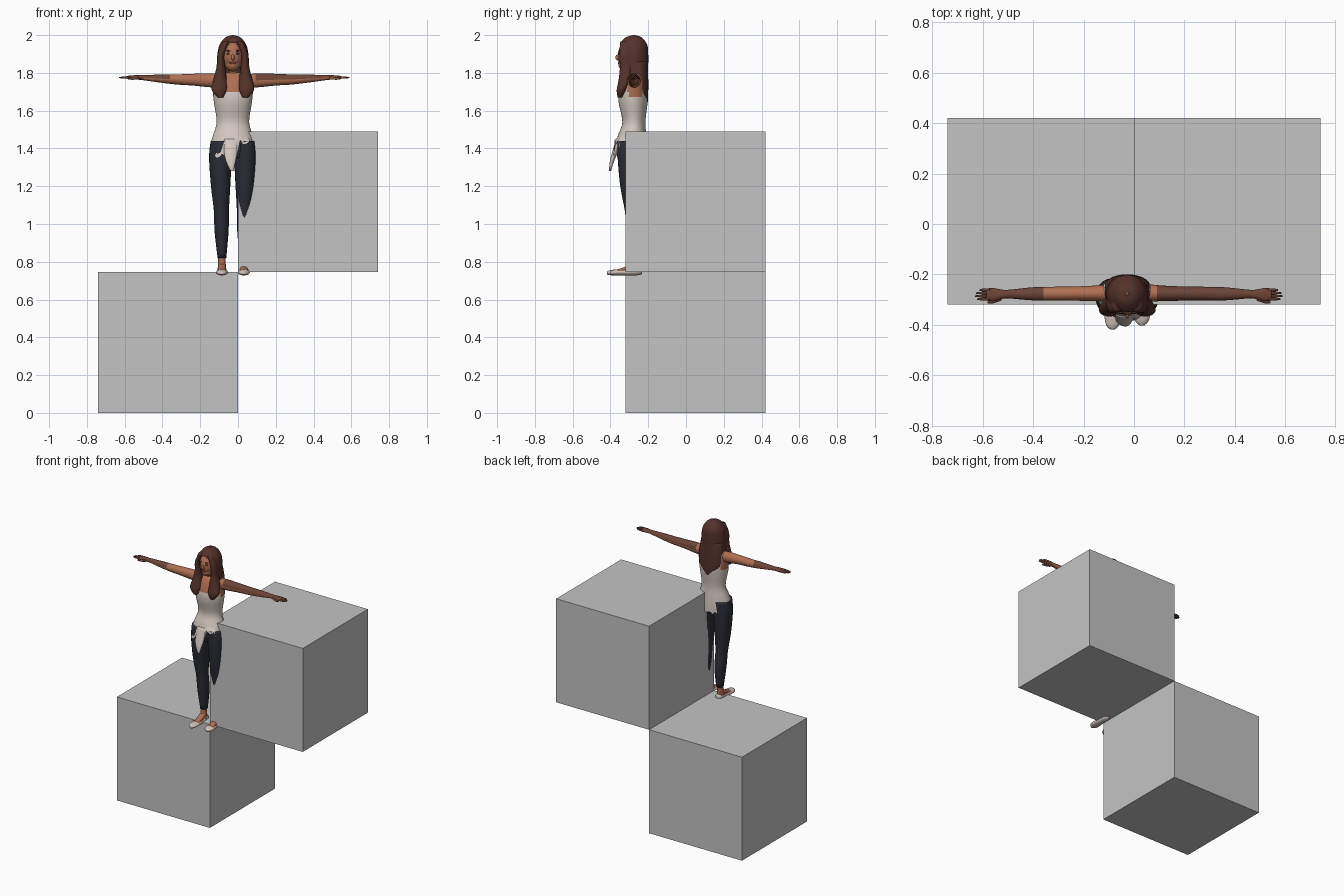
import bpy, bmesh, math
from mathutils import Vector

if "Cube" in bpy.data.objects:
    bpy.data.objects.remove(bpy.data.objects["Cube"])


def material(name, r, g, b):
    m = bpy.data.materials.new(name)
    m.diffuse_color = (r, g, b, 1)
    m.use_nodes = True
    node = next(n for n in m.node_tree.nodes if n.type == 'BSDF_PRINCIPLED')
    node.inputs["Base Color"].default_value = (r, g, b, 1)
    return m


GREY = material("box grey", .55, .55, .55)
SKIN = material("warm skin", .43, .16, .085)
TAN = material("deep tan", .15, .058, .038)
HAIR = material("brown hair", .09, .032, .024)
CREAM = material("cream cloth", .66, .58, .53)
NAVY = material("dark denim", .025, .027, .038)
SHOE = material("pale shoe", .62, .52, .47)
LIPS = material("rose lips", .27, .06, .05)

CX = -.027      # body centre line
SIDES = (("right", -1), ("left", 1))


def finish(name, bm, mats, rule=None):
    bmesh.ops.recalc_face_normals(bm, faces=bm.faces)
    for f in bm.faces:
        f.smooth = True
        if rule:
            f.material_index = rule(f.calc_center_median(), f.normal)
    me = bpy.data.meshes.new(name)
    bm.to_mesh(me)
    bm.free()
    for m in mats:
        me.materials.append(m)
    ob = bpy.data.objects.new(name, me)
    bpy.context.collection.objects.link(ob)
    return ob


def spline(rows, steps):
    """Smoothly resample rows of ring values."""
    out = []
    for i in range(len(rows) - 1):
        a, b, c, d = (rows[max(0, min(len(rows) - 1, i + k))] for k in (-1, 0, 1, 2))
        for s in range(steps):
            t = s / steps
            out.append([q + t / 2 * (r - p + t * (2 * p - 5 * q + 4 * r - w + t * (3 * (q - r) + w - p)))
                        for p, q, r, w in zip(a, b, c, d)])
    return out + [list(rows[-1])]


def loft(name, rows, mats, axis="z", rule=None, n=24, steps=4, caps=True, shape=None, drop=None):
    """Rows hold centre x, y, z and the two ring radii."""
    bm = bmesh.new()
    rings = []
    for x, y, z, r, s in spline(rows, steps):
        ring = []
        for k in range(n):
            c, d = math.cos(math.tau * k / n) * r, math.sin(math.tau * k / n) * s
            off = {"z": (c, d, 0), "x": (0, c, d), "y": (c, 0, d)}[axis]
            ring.append(bm.verts.new(Vector((x, y, z)) + Vector(off)))
        rings.append(ring)
    for a, b in zip(rings, rings[1:]):
        for k in range(n):
            j = (k + 1) % n
            bm.faces.new((a[k], a[j], b[j], b[k]))
    if caps:
        bm.faces.new(rings[0])
        bm.faces.new(rings[-1])
    if drop:
        gone = [f for f in bm.faces if drop(f.calc_center_median())]
        bmesh.ops.delete(bm, geom=gone, context='FACES')
    if shape:
        for v in bm.verts:
            shape(v.co)
    return finish(name, bm, mats, rule)


def blob(name, pos, size, mat):
    bm = bmesh.new()
    bmesh.ops.create_uvsphere(bm, u_segments=20, v_segments=14, radius=1)
    for v in bm.verts:
        v.co = Vector(pos) + v.co * Vector(size)
    return finish(name, bm, [mat])


# Two stepped boxes
for name, x, z in (("lower_box", -.37, .3725), ("upper_box", .37, 1.1175)):
    bpy.ops.mesh.primitive_cube_add(size=1, location=(x, .05, z))
    box = bpy.context.object
    box.name = name
    box.scale = (.74, .74, .745)
    box.data.materials.append(GREY)

# Head, neck and face
blob("head", (CX, -.287, 1.89), (.058, .075, .083), SKIN)
blob("jaw", (CX, -.315, 1.845), (.038, .043, .038), SKIN)
loft("neck", [(CX, -.285, 1.86, .032, .034), (CX, -.275, 1.8, .032, .034),
              (CX, -.275, 1.76, .065, .05)], [SKIN])
blob("nose", (CX, -.36, 1.882), (.009, .014, .016), SKIN)
blob("mouth", (CX, -.356, 1.852), (.017, .005, .006), LIPS)
for side, s in SIDES:
    blob(side + "_eye", (CX + s * .023, -.354, 1.902), (.011, .004, .005), HAIR)
    blob(side + "_brow", (CX + s * .024, -.352, 1.917), (.015, .004, .003), HAIR)

# Hair: scalp with an open face, back fall and two front locks
loft("hair_scalp", [(CX, -.275, 2, .004, .004), (CX, -.277, 1.988, .04, .042),
                    (CX, -.28, 1.95, .07, .074), (CX, -.28, 1.9, .082, .08),
                    (CX, -.278, 1.84, .085, .078), (CX, -.272, 1.78, .09, .072)],
     [HAIR], n=48, steps=6, caps=False,
     drop=lambda c: c.y < -.295 and c.z < 1.957 - 9 * (c.x - CX) ** 2 and abs(c.x - CX) < .062)
loft("hair_back", [(CX, -.26, 1.86, .08, .058), (CX, -.25, 1.78, .09, .05),
                   (CX, -.24, 1.7, .085, .04), (CX, -.235, 1.64, .05, .032),
                   (CX, -.23, 1.59, .01, .015)], [HAIR])
for side, s in SIDES:
    loft(side + "_hair_lock", [(CX + s * .035, -.318, 1.965, .02, .03),
                               (CX + s * .062, -.318, 1.9, .019, .035),
                               (CX + s * .064, -.315, 1.83, .023, .035),
                               (CX + s * .068, -.325, 1.76, .036, .032),
                               (CX + s * .072, -.342, 1.71, .04, .025),
                               (CX + s * .066, -.35, 1.67, .015, .012)], [HAIR])


# Sleeveless top with open neck, bare armholes and a flared hem
def top_rule(c, n):
    neckline = c.y < -.28 and c.z > 1.695 and abs(c.x - CX) < .045
    armhole = abs(c.x - CX) > .085 and 1.67 < c.z < 1.775 and abs(c.y + .272) < .035
    return 1 if neckline or armhole else 0


def hem(co):
    if co.z < 1.46:
        t = (1.46 - co.z) / .1
        if 0 < co.x < .065 and co.y < -.3:
            co.z += t * .07
        co.z += t * .012 * math.sin(co.x * 130)
        co.y -= t * .006 * math.cos(co.x * 110)


loft("top", [(CX, -.265, 1.805, .06, .035), (CX, -.268, 1.795, .09, .045),
             (CX, -.272, 1.765, .108, .062), (CX, -.278, 1.7, .106, .076),
             (CX, -.28, 1.64, .1, .076), (CX, -.276, 1.54, .086, .061),
             (CX, -.285, 1.47, .105, .075), (CX, -.29, 1.41, .121, .084),
             (CX, -.293, 1.36, .125, .088)],
     [CREAM, SKIN], rule=top_rule, n=40, caps=False, shape=hem)
loft("front_tail", [(CX - .005, -.355, 1.45, .04, .015), (CX - .012, -.38, 1.37, .034, .014),
                    (CX - .01, -.395, 1.32, .022, .01), (CX - .005, -.402, 1.28, .007, .005)], [CREAM])
loft("hips", [(CX, -.285, 1.47, .09, .065), (CX, -.288, 1.41, .116, .076),
              (CX, -.288, 1.35, .1, .065)], [NAVY])

# Legs, ankles and shoes
for side, s in SIDES:
    loft(side + "_leg", [(CX + s * .06, -.29, 1.44, .058, .074), (CX + s * .066, -.29, 1.35, .06, .072),
                         (CX + s * .065, -.288, 1.2, .051, .06), (CX + s * .061, -.28, 1.07, .04, .044),
                         (CX + s * .06, -.268, .96, .037, .046), (CX + s * .058, -.265, .82, .023, .028)], [NAVY])
    loft(side + "_ankle", [(CX + s * .058, -.265, .84, .02, .024), (CX + s * .058, -.267, .79, .02, .025),
                           (CX + s * .058, -.28, .75, .025, .035)], [SKIN])
    loft(side + "_instep", [(CX + s * .058, -.26, .79, .018, .022), (CX + s * .058, -.305, .766, .021, .016),
                            (CX + s * .058, -.36, .748, .02, .012)], [SKIN], axis="y")
    toe = -.418 if s < 0 else -.403
    loft(side + "_shoe", [(CX + s * .058, -.234, .75, .012, .014), (CX + s * .058, -.25, .75, .024, .021),
                          (CX + s * .058, -.31, .745, .027, .017), (CX + s * .058, -.365, .744, .032, .016),
                          (CX + s * .058, toe + .014, .742, .024, .013), (CX + s * .058, toe, .74, .008, .008)],
         [SHOE, SKIN], axis="y", rule=lambda c, n: int(n.z > .65 and -.365 < c.y < -.25))


# Outstretched arms with deeper tan on upper and outer faces
def arm_rule(c, n):
    return int(n.z > .1 and c.x > .1 or c.x < -.5 or n.z > .1 and c.x < -.36)


AX = -.02
for side, s in SIDES:
    loft(side + "_arm", [(AX + s * .07, -.273, 1.757, .035, .035), (AX + s * .13, -.275, 1.761, .031, .037),
                         (AX + s * .22, -.276, 1.764, .028, .031), (AX + s * .3, -.276, 1.765, .027, .027),
                         (AX + s * .38, -.277, 1.769, .026, .022), (AX + s * .48, -.278, 1.775, .017, .014),
                         (AX + s * .51, -.279, 1.776, .02, .012), (AX + s * .54, -.28, 1.776, .026, .011),
                         (AX + s * .565, -.28, 1.776, .024, .008)], [SKIN, TAN], axis="x", rule=arm_rule)
    for k, tip in enumerate((.592, .606, .61, .602)):
        y = -.262 - .012 * k
        loft(side + "_finger", [(AX + s * .55, y, 1.776, .006, .007), (AX + s * .58, y, 1.776, .0055, .006),
                                (AX + s * tip, y, 1.775, .003, .003)],
             [SKIN, TAN], axis="x", rule=arm_rule, n=10, steps=2)
    loft(side + "_thumb", [(AX + s * .505, -.295, 1.773, .008, .008), (AX + s * .54, -.308, 1.77, .007, .007),
                           (AX + s * .562, -.311, 1.769, .003, .003)],
         [SKIN, TAN], axis="x", rule=arm_rule, n=10, steps=2)
